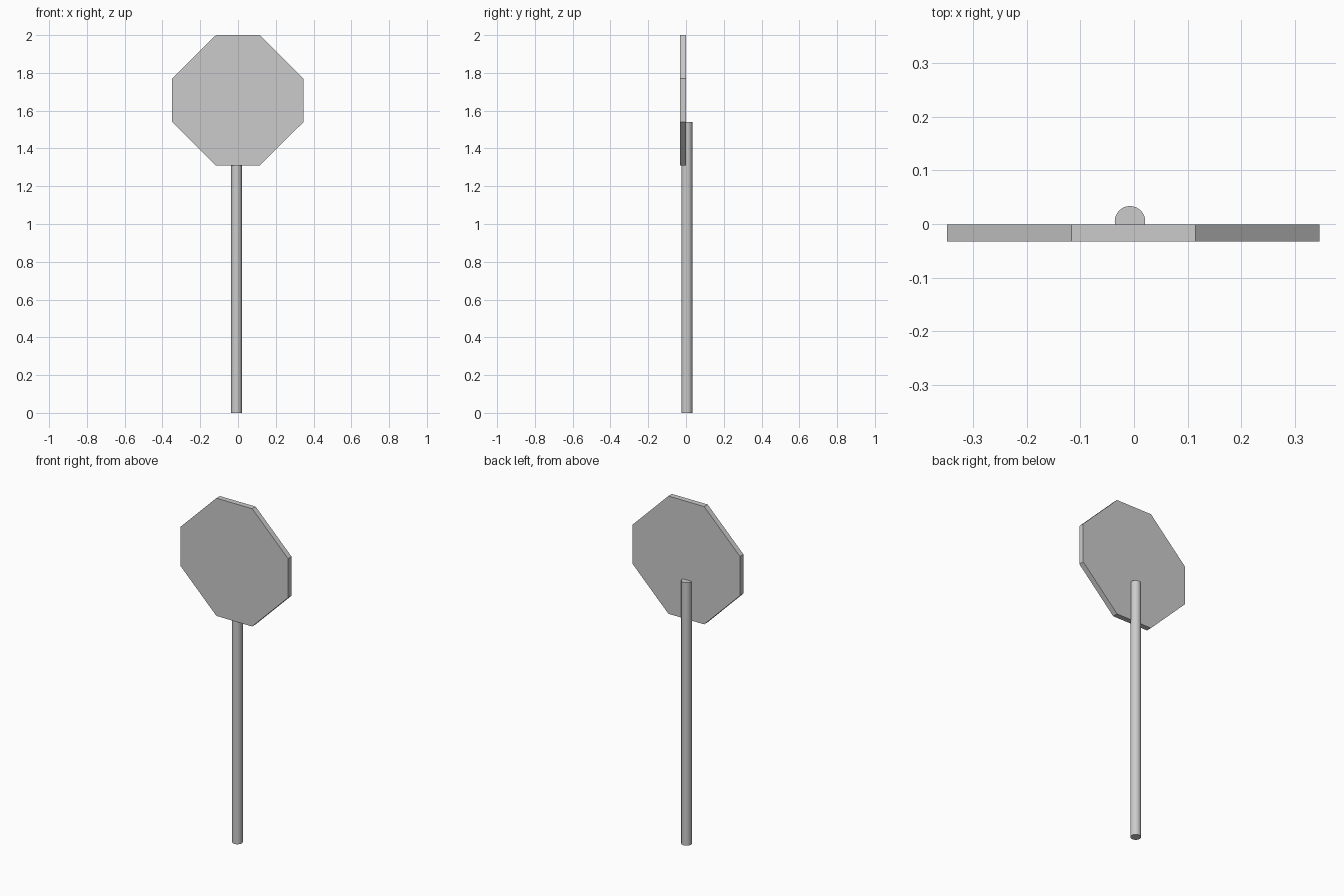
import bpy, bmesh

if "Cube" in bpy.data.objects:
    bpy.data.objects.remove(bpy.data.objects["Cube"])

# Octagonal sign plate: a square with each corner cut at a third of its width
half, cut = 0.348, 0.116
cz = 1.655
outline = [(-cut, half), (cut, half), (half, cut), (half, -cut),
           (cut, -half), (-cut, -half), (-half, -cut), (-half, cut)]
front_y, back_y = -0.033, -0.001

bm = bmesh.new()
face = bm.faces.new([bm.verts.new((x - 0.001, front_y, cz + z * 0.345 / half))
                     for x, z in outline])
ext = bmesh.ops.extrude_face_region(bm, geom=[face], use_keep_orig=True)
verts = [g for g in ext["geom"] if isinstance(g, bmesh.types.BMVert)]
bmesh.ops.translate(bm, verts=verts, vec=(0, back_y - front_y, 0))
bmesh.ops.recalc_face_normals(bm, faces=bm.faces)
mesh = bpy.data.meshes.new("sign_plate")
bm.to_mesh(mesh)
bm.free()
bpy.context.collection.objects.link(bpy.data.objects.new("sign_plate", mesh))

# Round post, partly sunk into the back of the plate
height = 1.54
bpy.ops.mesh.primitive_cylinder_add(vertices=32, radius=0.0285, depth=height,
                                    location=(-0.0075, 0.005, height / 2))
post = bpy.context.object
post.name = "post"
bpy.ops.object.shade_smooth_by_angle()
